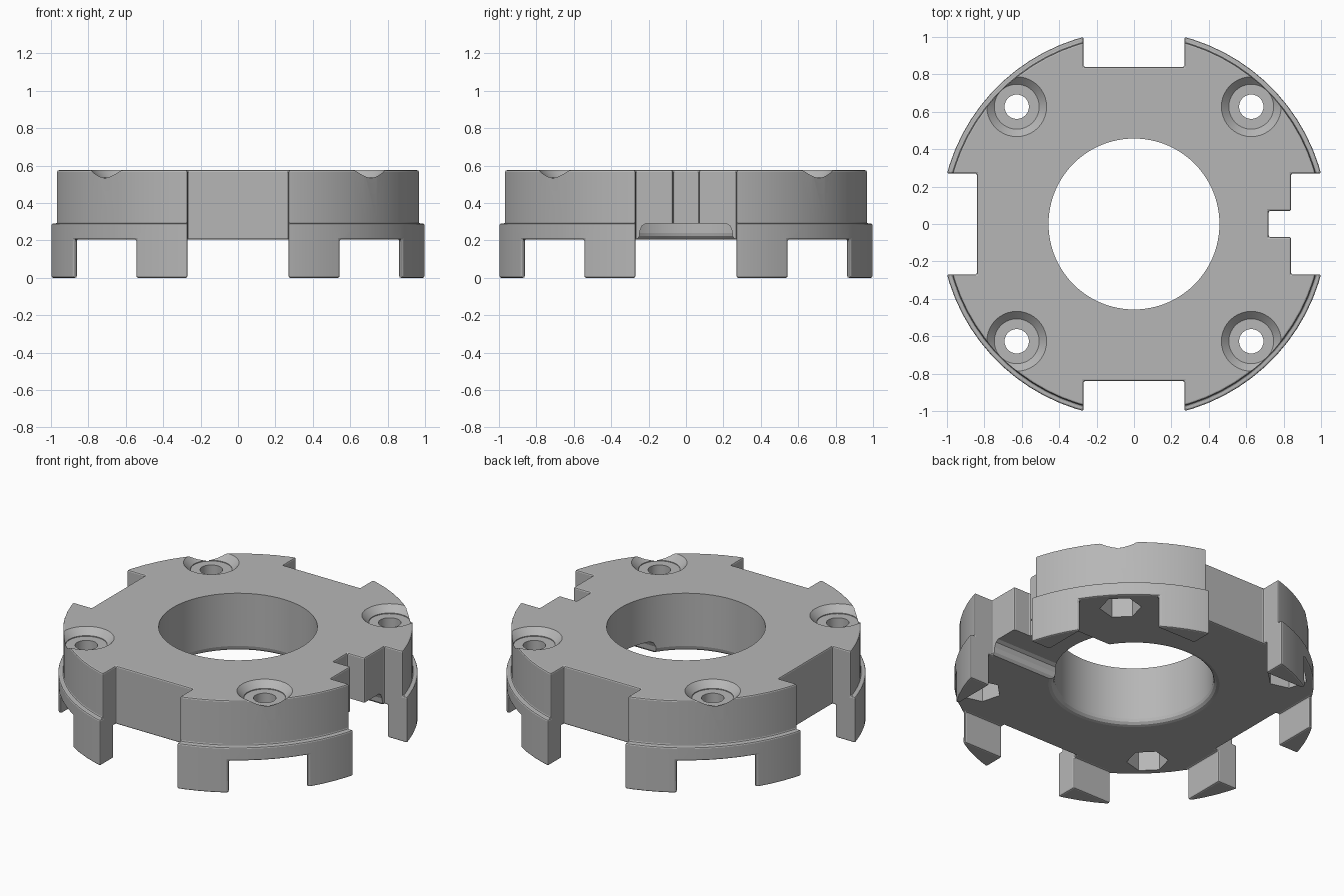
import bpy, bmesh, math

if "Cube" in bpy.data.objects:
    bpy.data.objects.remove(bpy.data.objects["Cube"])

TOP, UNDER, STEP = 0.575, 0.205, 0.29       # plate top, plate underside, flange top
NOTCH, FLOOR = 0.27, 0.84                   # notch half width, distance of notch floor
LEG_END, LEG_IN = 0.543, 0.862              # far end and inner plane of each leg
SCREW = 0.627                               # screw offset in x and y

grey = bpy.data.materials.new("plain_grey")
grey.use_nodes = True
grey.diffuse_color = (0.47, 0.47, 0.47, 1)
grey.node_tree.nodes["Principled BSDF"].inputs["Base Color"].default_value = grey.diffuse_color


def to_object(name, bm):
    bmesh.ops.remove_doubles(bm, verts=bm.verts, dist=1e-5)
    bmesh.ops.recalc_face_normals(bm, faces=bm.faces)
    mesh = bpy.data.meshes.new(name)
    bm.to_mesh(mesh)
    bm.free()
    mesh.materials.append(grey)
    obj = bpy.data.objects.new(name, mesh)
    bpy.context.collection.objects.link(obj)
    return obj


def lathe(name, profile, sides, at=(0, 0), phase=0.0):
    """Solid of revolution from (radius, z) points."""
    bm = bmesh.new()
    rings = []
    for r, z in profile:
        rings.append([bm.verts.new((at[0] + r * math.cos(phase + math.tau * i / sides),
                                    at[1] + r * math.sin(phase + math.tau * i / sides), z))
                      for i in range(sides)])
    for a, b in zip(rings, rings[1:]):
        for i in range(sides):
            j = (i + 1) % sides
            bm.faces.new((a[i], a[j], b[j], b[i]))
    bm.faces.new(rings[0][::-1])
    bm.faces.new(rings[-1])
    return to_object(name, bm)


def box(name, x, y, z):
    bm = bmesh.new()
    bmesh.ops.create_cube(bm, size=1)
    for v in bm.verts:
        v.co = [lo + (c + 0.5) * (hi - lo) for c, (lo, hi) in zip(v.co, (x, y, z))]
    return to_object(name, bm)


def prism_x(name, outline, x0, x1):
    """Prism along x from (y, z) points."""
    bm = bmesh.new()
    face = bm.faces.new([bm.verts.new((x0, y, z)) for y, z in outline])
    out = bmesh.ops.extrude_face_region(bm, geom=[face])["geom"]
    bmesh.ops.translate(bm, vec=(x1 - x0, 0, 0),
                        verts=[g for g in out if isinstance(g, bmesh.types.BMVert)])
    return to_object(name, bm)


def apply(obj, mod):
    bpy.context.view_layer.objects.active = obj
    bpy.ops.object.modifier_apply(modifier=mod.name)


def cut(obj, cutter):
    mod = obj.modifiers.new("cut", 'BOOLEAN')
    mod.operation, mod.solver, mod.object = 'DIFFERENCE', 'EXACT', cutter
    apply(obj, mod)
    bpy.data.objects.remove(cutter)


# Stepped round body, full height
body = lathe("mounting_ring", [(1.036, 0), (1.036, STEP), (1.007, STEP), (1.007, TOP)],
             72, phase=math.radians(2.5))

# Four edge notches
full = (-1, 2)
for s in (-1, 1):
    side = sorted((s * FLOOR, s * 1.5))
    cut(body, box("notch", side, (-NOTCH, NOTCH), full))
    cut(body, box("notch", (-NOTCH, NOTCH), side, full))

# Hollow below the plate, leaving eight legs
low = (-1, UNDER)
cut(body, box("hollow", (-LEG_IN, LEG_IN), (-LEG_IN, LEG_IN), low))
for sx in (-1, 1):
    for sy in (-1, 1):
        cut(body, box("leg_gap", sorted((sx * LEG_END, sx * 1.5)),
                      sorted((sy * LEG_END, sy * 1.5)), low))

# Key slot in one notch
cut(body, box("key_slot", (0.72, 1), (-0.07, 0.07), full))

# Rounded edges
bevel = body.modifiers.new("edges", 'BEVEL')
bevel.width, bevel.segments, bevel.limit_method = 0.01, 2, 'ANGLE'
bevel.angle_limit = math.radians(40)
apply(body, bevel)

# Centre bore with a rounded lower edge
R, F = 0.457, 0.035
arc = [(R + F - F * math.sin(a), UNDER + F - F * math.cos(a))
       for a in (math.radians(30 * k) for k in range(4))]
cut(body, lathe("bore", [(R + F, -0.5)] + arc + [(R, 1)], 96))

# Cable channel under the plate, from the bore to the key slot
half = [(0.262, 0.1), (0.262, UNDER), (0.25, 0.22), (0.247, 0.25), (0.235, 0.278), (0.215, STEP)]
channel = half + [(-y, z) for y, z in reversed(half)]
cut(body, prism_x("channel", channel, 0.25, 0.9))

# Countersunk screw holes with hexagonal nut pockets
for sx in (-1, 1):
    for sy in (-1, 1):
        at = (sx * SCREW, sy * SCREW)
        cut(body, lathe("screw_hole", [(0.065, -0.5), (0.065, 0.53), (0.12, 0.53), (0.12, 0.535),
                                       (0.16, TOP), (0.16, 1)], 40, at))
        cut(body, lathe("nut_pocket", [(0.12, -0.5), (0.12, UNDER + 0.13)], 6, at,
                        math.atan2(sy, sx) + math.pi / 2))

# Smooth round walls, crisp edges
bpy.ops.object.select_all(action='DESELECT')
body.select_set(True)
bpy.context.view_layer.objects.active = body
bpy.ops.object.shade_smooth_by_angle(angle=math.radians(12))
